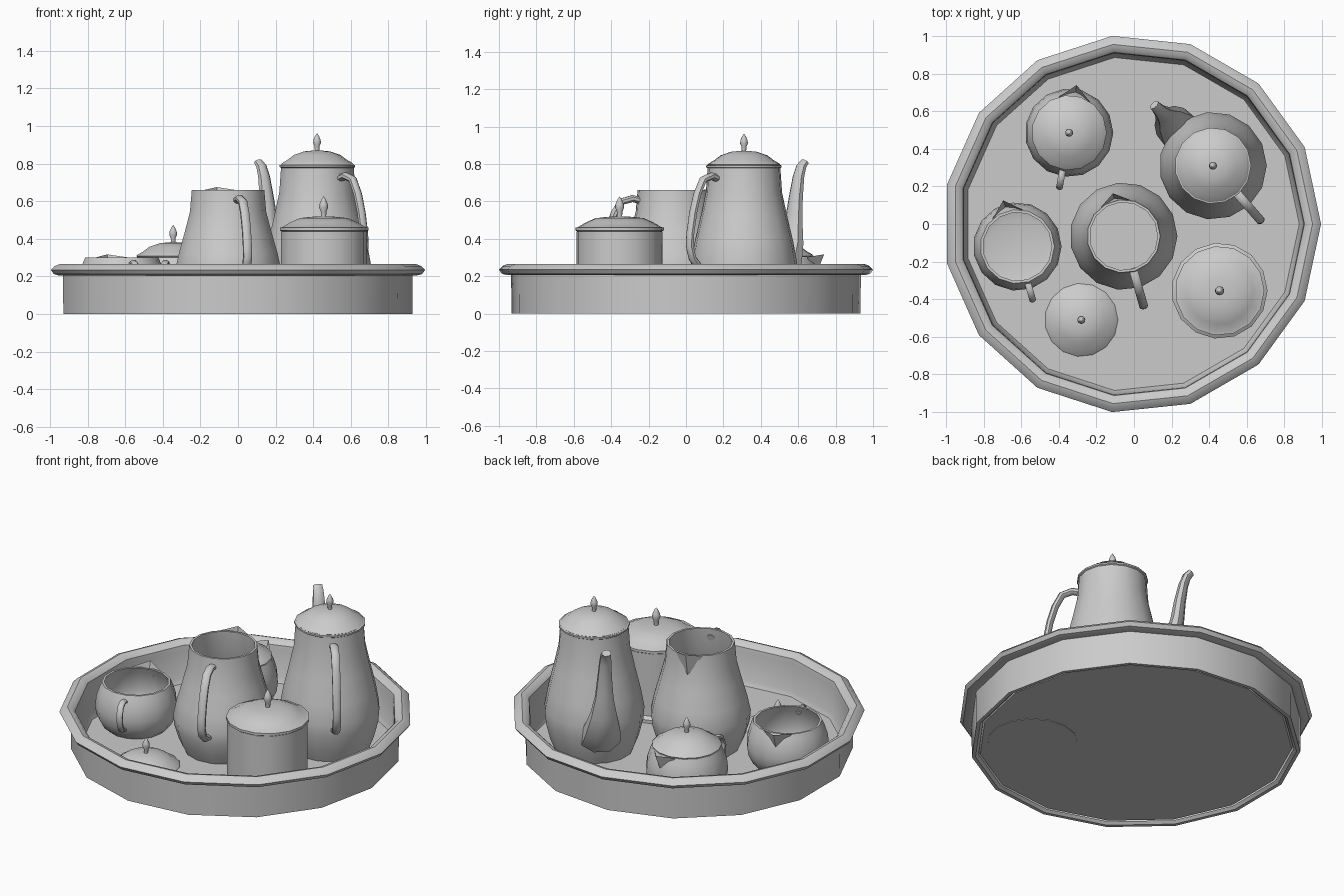
import bpy, bmesh
from math import sin, cos, pi, radians
from mathutils import Vector

if "Cube" in bpy.data.objects:
    bpy.data.objects.remove(bpy.data.objects["Cube"])

SIDES = 15
FLOOR = 0.015


def finish(name, bm, angle=40):
    bmesh.ops.recalc_face_normals(bm, faces=bm.faces)
    me = bpy.data.meshes.new(name)
    bm.to_mesh(me)
    bm.free()
    ob = bpy.data.objects.new(name, me)
    bpy.context.collection.objects.link(ob)
    bpy.ops.object.select_all(action='DESELECT')
    ob.select_set(True)
    bpy.context.view_layer.objects.active = ob
    bpy.ops.object.shade_smooth_by_angle(angle=radians(angle))
    return ob


def bridge(bm, rings, closed=True):
    """Join successive rings of vertices; a one-vertex ring is a pole."""
    for a, b in zip(rings, rings[1:]):
        n = max(len(a), len(b))
        for i in range(n):
            j = (i + 1) % n
            quad = [a[i % len(a)], a[j % len(a)], b[j % len(b)], b[i % len(b)]]
            face = list(dict.fromkeys(quad))
            if len(face) > 2:
                bm.faces.new(face)


def lathe(name, profile, centre, sides=SIDES, z=0.0, angle=40):
    bm = bmesh.new()
    cx, cy = centre
    rings = []
    for r, h in profile:
        if r == 0:
            rings.append([bm.verts.new((cx, cy, z + h))])
        else:
            rings.append([bm.verts.new((cx + r * cos(2 * pi * i / sides),
                                        cy + r * sin(2 * pi * i / sides), z + h))
                          for i in range(sides)])
    bridge(bm, rings)
    return finish(name, bm, angle)


def sweep(name, path, centre, heading, sides=8):
    """Tube in the vertical plane at a heading; path rows: radius, z, in-plane half, side half."""
    bm = bmesh.new()
    a = radians(heading)
    out, side, up = Vector((cos(a), sin(a), 0)), Vector((-sin(a), cos(a), 0)), Vector((0, 0, 1))
    origin = Vector((*centre, 0))
    pts = [out * p[0] + up * p[1] for p in path]
    rings = []
    for k, p in enumerate(path):
        tangent = (pts[min(k + 1, len(pts) - 1)] - pts[max(k - 1, 0)]).normalized()
        normal = tangent.cross(side)
        rings.append([bm.verts.new(origin + pts[k]
                                   + normal * p[2] * cos(2 * pi * (i + .5) / sides)
                                   + side * p[3] * sin(2 * pi * (i + .5) / sides))
                      for i in range(sides)])
    bridge(bm, rings)
    bm.faces.new(rings[0])
    bm.faces.new(rings[-1])
    return finish(name, bm)


def beak(name, centre, heading, rim_r, rim_z, tip_r, drop, body_r):
    """Pinched pouring lip on an open rim."""
    bm = bmesh.new()
    def vert(r, deg, z):
        t = radians(heading + deg)
        return bm.verts.new((centre[0] + r * cos(t), centre[1] + r * sin(t), z))
    left, right = vert(rim_r, 26, rim_z), vert(rim_r, -26, rim_z)
    tip, low = vert(tip_r, 0, rim_z + .015), vert(body_r, 0, rim_z - drop)
    bm.faces.new((left, tip, low))
    bm.faces.new((tip, right, low))
    return finish(name, bm, 20)


def handle(name, centre, heading, path, thick, width):
    return sweep(name, [(r, z, thick, width) for r, z in path], centre, heading)


def finial(z, s=1.0):
    return [(.012 * s, z), (.013 * s, z + .022 * s), (.021 * s, z + .04 * s),
            (.019 * s, z + .058 * s), (.009 * s, z + .08 * s), (0, z + .093 * s)]


def lid(name, centre, z, r=.195):
    k = r / .195
    lathe(name, [(0, 0), (.19 * k, 0), (r, .006), (.187 * k, .014), (.16 * k, .03),
                 (.125 * k, .056), (.07 * k, .075), (.02, .08)] + finial(.08), centre, z=z)


# Tray with rolled rim
R = 1.0055
tray = [(0, FLOOR), (.885, FLOOR), (.9, .045), (.908, .21), (.912, .24), (.93, .258),
        (.955, .265), (.98, .255), (1, .235), (.985, .213), (.955, .205), (.935, .207),
        (.933, 0), (.912, 0), (.895, FLOOR)]
lathe("tray", [(r * R, z) for r, z in tray], (-.011, 0), angle=35)

# Tall pots: covered one with a long spout, and an open one
tall_r = [(.225, 0), (.255, .1), (.28, .23), (.286, .33), (.265, .48), (.232, .66), (.205, .82), (.195, 1)]


def pot(name, centre, top):
    h = top - FLOOR
    outer = [(r, FLOOR + t * h) for r, t in tall_r]
    inner = [(r - .014, z) for r, z in reversed(outer[1:])]
    lathe(name, [(0, FLOOR)] + outer + inner + [(.2, FLOOR + .02), (0, FLOOR + .02)], centre)


C_POT, O_POT = (.42, .31), (-.055, -.065)
pot("covered_pot", C_POT, .785)
pot("open_pot", O_POT, .66)
lathe("covered_pot_collar", [(.192, .775), (.203, .782), (.203, .792), (.18, .797)], C_POT)
lid("covered_pot_lid", C_POT, .79)
lid("loose_lid", (-.28, -.51), FLOOR)

sweep("covered_pot_spout",
      [(.22, .17, .09, .12), (.3, .26, .085, .11), (.35, .38, .055, .08), (.37, .5, .04, .055),
       (.385, .62, .034, .044), (.405, .73, .028, .036), (.425, .785, .024, .032),
       (.45, .81, .02, .028)], C_POT, 134)

handle_path = [(.18, .72), (.23, .735), (.29, .715), (.33, .64), (.36, .54), (.38, .43),
               (.385, .36), (.365, .295), (.32, .25), (.26, .235)]
handle("covered_pot_handle", C_POT, -49, handle_path, .02, .025)
handle("open_pot_handle", O_POT, -74,
       [(r, .2 + (z - .235) * .83) for r, z in handle_path], .02, .025)
beak("open_pot_lip", O_POT, 104, .195, .66, .235, .12, .207)

# Two round jugs, one with a lid
jug_outer = [(.165, FLOOR), (.2, .045), (.228, .1), (.235, .155), (.228, .215), (.212, .265), (.197, .3)]
jug = ([(0, FLOOR)] + jug_outer + [(r - .014, z) for r, z in reversed(jug_outer[1:])]
       + [(.15, FLOOR + .02), (0, FLOOR + .02)])
for name, c, lip_dir, grip_dir in (("open_jug", (-.62, -.12), 107, -74),
                                   ("lidded_jug", (-.345, .485), 81, -100)):
    lathe(name, jug, c)
    beak(name + "_lip", c, lip_dir, .197, .302, .257, .09, .214)
    handle(name + "_handle", c, grip_dir,
           [(.19, .26), (.235, .275), (.275, .26), (.295, .21), (.285, .15), (.26, .11), (.215, .095)],
           .014, .019)
lid("lidded_jug_lid", (-.345, .485), .302, .2)

# Straight-sided canister with foot and domed lid
CAN = (.455, -.355)
lathe("canister", [(0, FLOOR - .003), (.255, FLOOR - .003), (.255, .035), (.231, .05), (.231, .44), (0, .44)], CAN)
lathe("canister_lid", [(.225, .438), (.238, .445), (.238, .46), (.225, .462), (.18, .488),
                       (.13, .51), (.07, .517), (.02, .52)] + finial(.52, 1.15), CAN)
